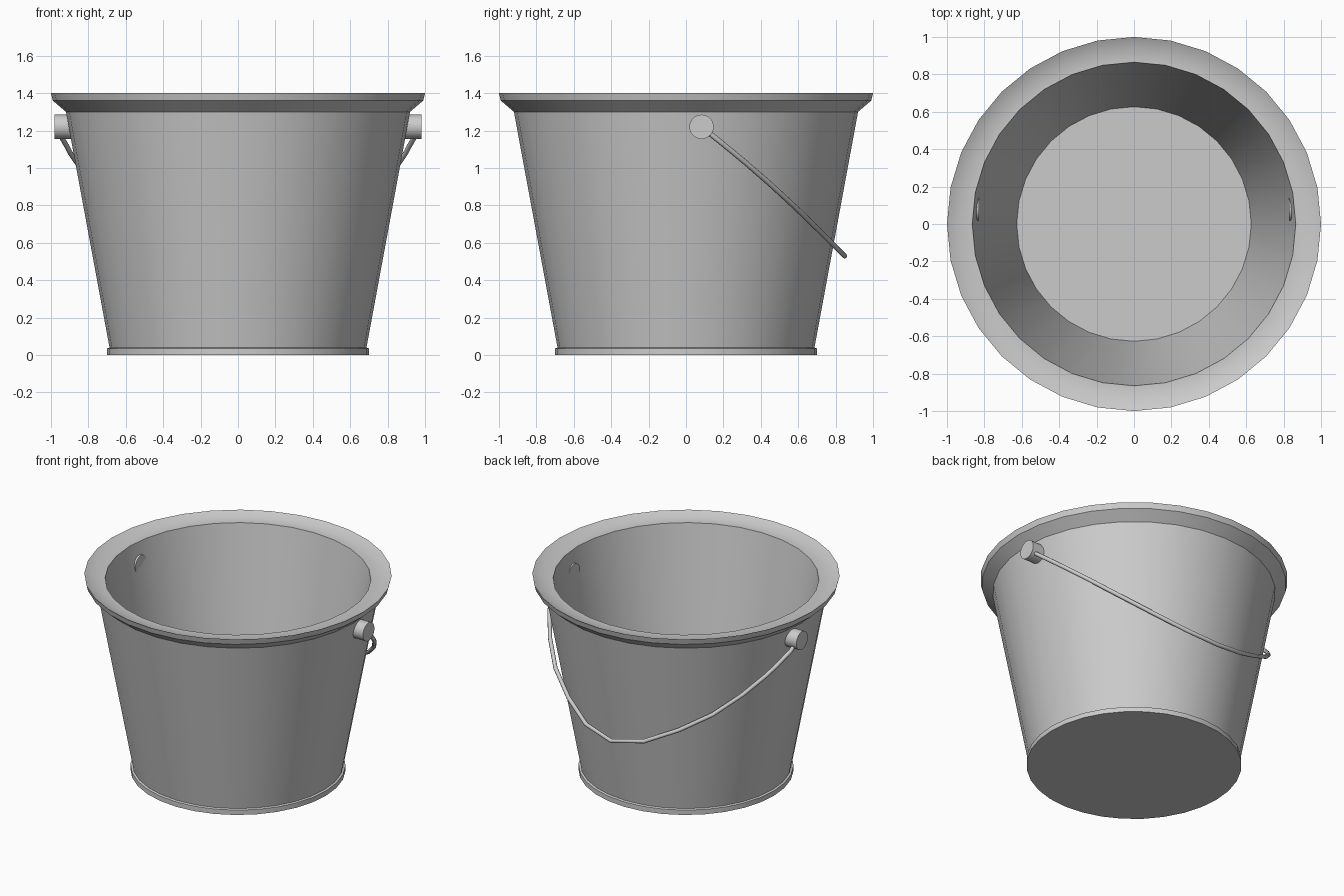
import bpy, bmesh, math
from mathutils import Matrix

if "Cube" in bpy.data.objects:
    bpy.data.objects.remove(bpy.data.objects["Cube"])

SIDES = 32


def finish(name, bm):
    bmesh.ops.recalc_face_normals(bm, faces=bm.faces)
    mesh = bpy.data.meshes.new(name)
    bm.to_mesh(mesh)
    bm.free()
    obj = bpy.data.objects.new(name, mesh)
    bpy.context.collection.objects.link(obj)
    smooth(obj)
    return obj


def smooth(obj):
    bpy.ops.object.select_all(action='DESELECT')
    obj.select_set(True)
    bpy.context.view_layer.objects.active = obj
    bpy.ops.object.shade_smooth_by_angle(angle=math.radians(30))


def lathe(name, profile):
    """Spin a (radius, height) profile about z and close both ends."""
    bm = bmesh.new()
    rings = [[bm.verts.new((r * math.cos(2 * math.pi * i / SIDES),
                            r * math.sin(2 * math.pi * i / SIDES), z))
              for i in range(SIDES)] for r, z in profile]
    for a, b in zip(rings, rings[1:]):
        for i in range(SIDES):
            j = (i + 1) % SIDES
            bm.faces.new((a[i], a[j], b[j], b[i]))
    bm.faces.new(rings[0])
    bm.faces.new(rings[-1])
    return finish(name, bm)


# Bucket: base band, tapered wall, flared lip, inside wall and floor
lathe("bucket", [(0.70, 0.0), (0.70, 0.035), (0.687, 0.04), (0.92, 1.30),
                 (0.99, 1.36), (1.0, 1.40), (0.94, 1.37), (0.865, 1.37),
                 (0.627, 0.08)])

# Round pegs holding the handle on each side
for side, label in ((-1, "left"), (1, "right")):
    bm = bmesh.new()
    place = (Matrix.Translation((side * 0.904, 0.083, 1.22))
             @ Matrix.Rotation(math.pi / 2, 4, 'Y'))
    bmesh.ops.create_cone(bm, cap_ends=True, segments=32, radius1=0.065,
                          radius2=0.065, depth=0.152, matrix=place)
    finish("handle_peg_" + label, bm)

# Wire handle hanging at the back: (half width, fraction of the drop)
half = [(0.95, 0.0), (0.94, 0.1), (0.915, 0.17), (0.895, 0.23), (0.86, 0.31),
        (0.765, 0.48), (0.625, 0.66), (0.44, 0.815), (0.23, 0.945)]
path = [(-x, s) for x, s in half] + [(0, 1.0)] + half[::-1]
curve = bpy.data.curves.new("wire_handle", 'CURVE')
curve.dimensions = '3D'
curve.bevel_depth = 0.014
curve.bevel_resolution = 2
curve.use_fill_caps = True
spline = curve.splines.new('POLY')
spline.points.add(len(path) - 1)
for point, (x, s) in zip(spline.points, path):
    point.co = (x, 0.083 + 0.765 * s,
                1.22 - 0.69 * s + 0.025 * math.sin(math.pi * s), 1)
handle = bpy.data.objects.new("wire_handle", curve)
bpy.context.collection.objects.link(handle)
bpy.ops.object.select_all(action='DESELECT')
handle.select_set(True)
bpy.context.view_layer.objects.active = handle
bpy.ops.object.convert(target='MESH')
bpy.ops.object.shade_smooth_by_angle(angle=math.radians(50))
